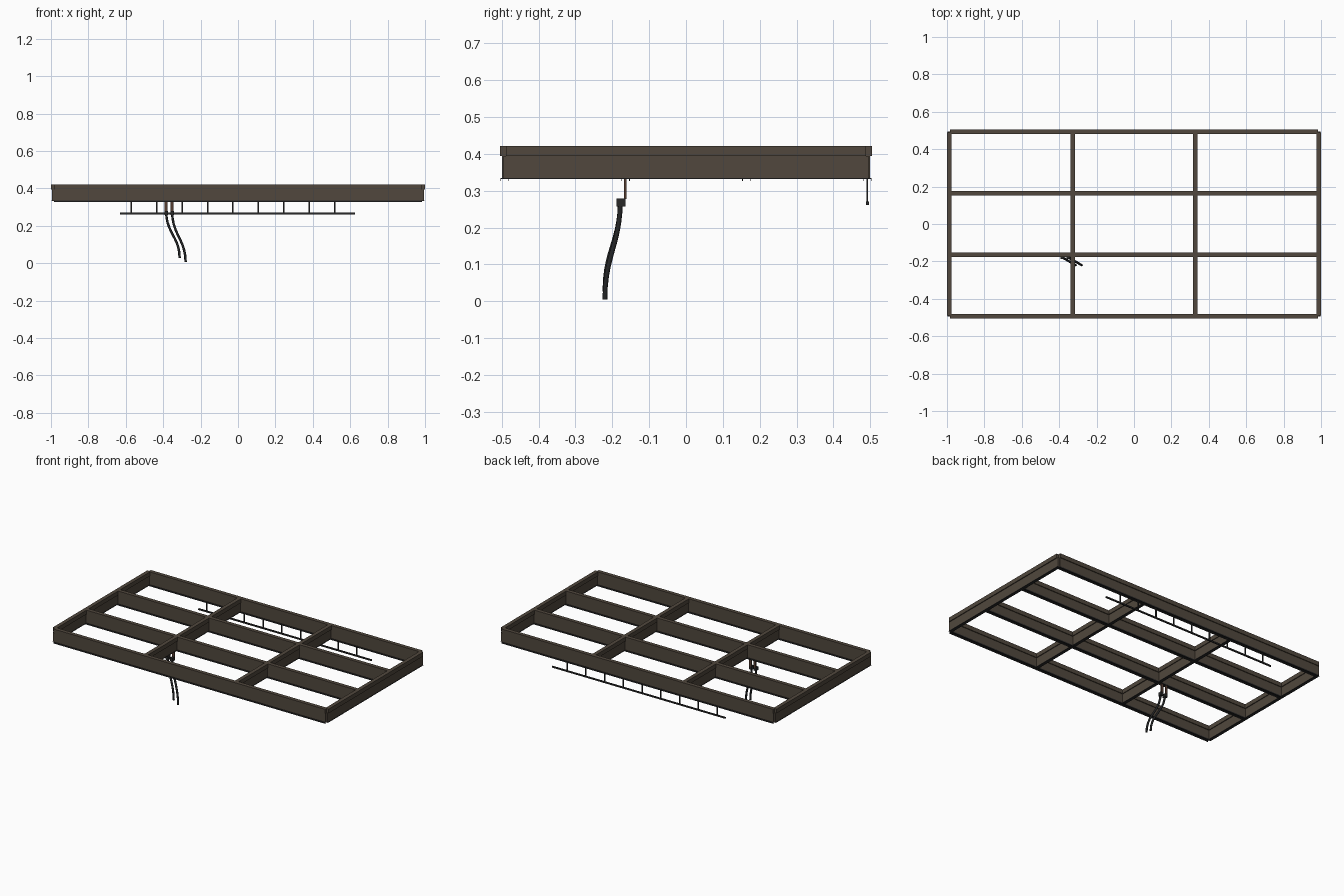
import bpy
from mathutils import Vector

cube = bpy.data.objects.get("Cube")
if cube:
    bpy.data.objects.remove(cube, do_unlink=True)


def material(name, rgb):
    m = bpy.data.materials.new(name)
    m.use_nodes = True
    m.diffuse_color = (*rgb, 1)
    m.node_tree.nodes["Principled BSDF"].inputs["Base Color"].default_value = (*rgb, 1)
    return m


BROWN = material("weathered brown", (0.082, 0.064, 0.047))
DARK = material("dark metal", (0.022, 0.022, 0.022))
RUST = material("rusty brown", (0.09, 0.045, 0.03))
BLACK = material("black rubber", (0.015, 0.016, 0.017))


def box(name, lo, hi, mat):
    lo, hi = Vector(lo), Vector(hi)
    bpy.ops.mesh.primitive_cube_add(size=1, location=(lo + hi) / 2)
    ob = bpy.context.object
    ob.name = name
    ob.scale = hi - lo
    bpy.ops.object.transform_apply(location=False, rotation=False, scale=True)
    ob.data.materials.append(mat)
    return ob


BOTTOM, LEDGE, TOP = 0.334, 0.394, 0.421
CAP, WEB, LIP = 0.0125, 0.007, 0.0105


def beam(name, along_x, centre, cap_half, web_half):
    """A beam with a wide cap, a narrower web and a dark channel below."""
    def bar(part, half, offset, width, z0, z1, mat):
        a, b = centre + offset - width, centre + offset + width
        if along_x:
            box(name + part, (-half, a, z0), (half, b, z1), mat)
        else:
            box(name + part, (a, -half, z0), (b, half, z1), mat)

    bar("_cap", cap_half, 0, CAP, LEDGE, TOP, BROWN)
    bar("_web", web_half, 0, WEB, BOTTOM, LEDGE, BROWN)
    bar("_channel", web_half, 0, LIP, BOTTOM - 0.002, BOTTOM, DARK)
    if along_x:
        for side in (-1, 1):
            bar("_channel_lip", web_half, side * LIP, 0.001, BOTTOM - 0.008, BOTTOM, DARK)


# Beam grid
for y in (-0.4925, -0.164, 0.164, 0.4925):
    beam("long_beam", True, y, 0.985, 0.985)
for x in (-0.9875, -0.328, 0.328, 0.9875):
    beam("cross_beam", False, x, 0.489, 0.495)

# Hanging rail under the back beam
box("hanging_rail", (-0.63, 0.488, 0.261), (0.625, 0.496, 0.270), DARK)
for i in range(9):
    x = -0.57 + i * 0.1358
    box("rail_hanger", (x - 0.004, 0.4895, 0.266), (x + 0.004, 0.4945, BOTTOM), DARK)

# Cable brackets and hanging cables
for x, z_end in ((-0.384, 0.027), (-0.352, 0.005)):
    box("cable_bracket", (x - 0.008, -0.168, 0.278), (x + 0.008, -0.162, BOTTOM), RUST)
    box("bracket_clamp", (x - 0.009, -0.188, 0.257), (x + 0.009, -0.164, 0.279), DARK)

    curve = bpy.data.curves.new("cable", "CURVE")
    curve.dimensions = "3D"
    curve.bevel_depth = 0.0065
    curve.bevel_resolution = 2
    curve.use_fill_caps = True
    curve.resolution_u = 10
    spline = curve.splines.new("BEZIER")
    spline.bezier_points.add(1)
    start = Vector((x, -0.178, 0.275))
    end = Vector((x + 0.072, -0.220, z_end))
    drop = Vector((0, 0, (start.z - end.z) * 0.45))
    for p, co in zip(spline.bezier_points, (start, end)):
        p.co = co
        p.handle_left_type = p.handle_right_type = "FREE"
        p.handle_left = co + drop
        p.handle_right = co - drop
    curve.materials.append(BLACK)
    cable = bpy.data.objects.new("cable", curve)
    bpy.context.collection.objects.link(cable)
